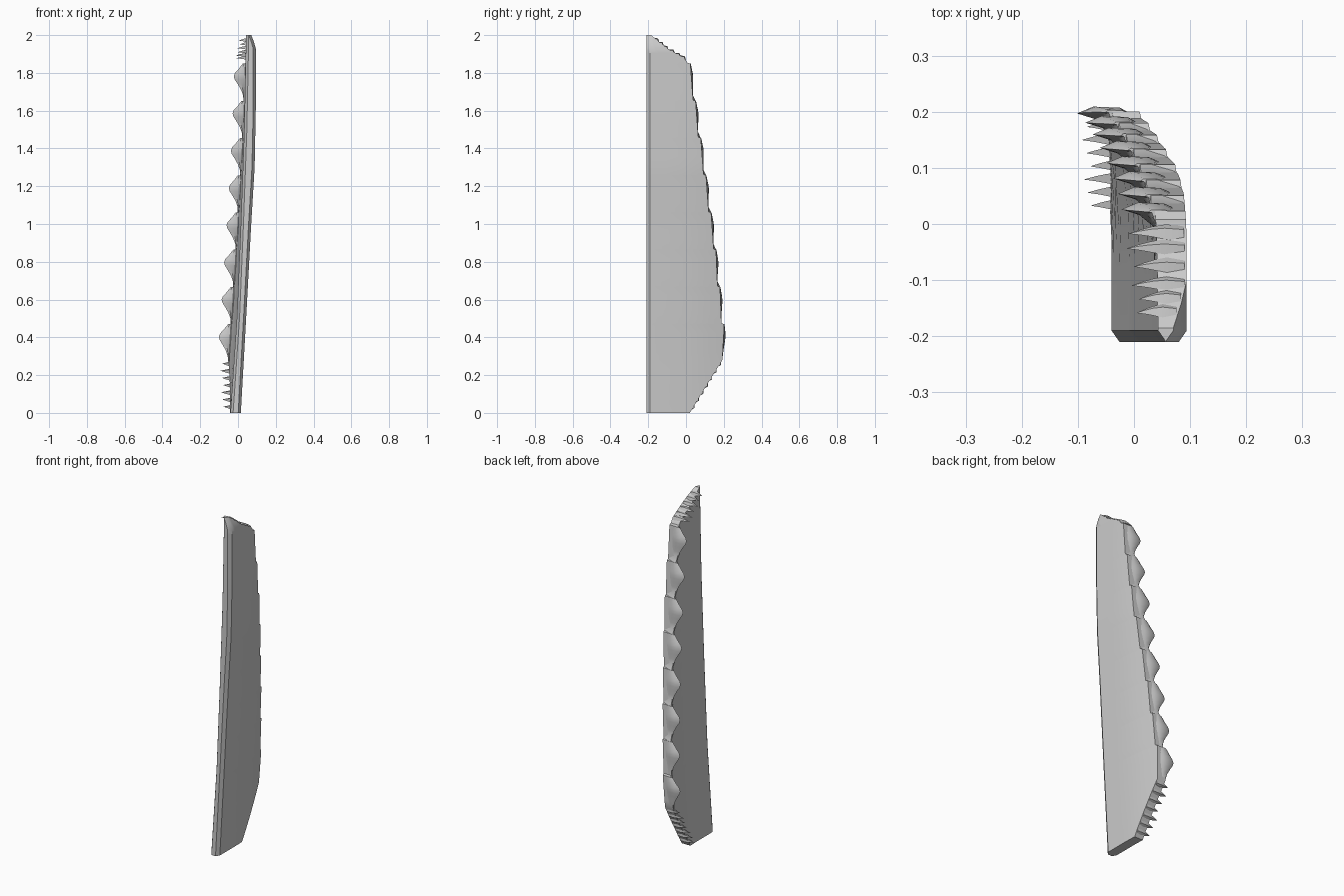
import bpy, bmesh
from mathutils import Vector

cube = bpy.data.objects.get("Cube")
if cube:
    bpy.data.objects.remove(cube)

grey = bpy.data.materials.new("plain_grey")
grey.use_nodes = True
colour = (0.6, 0.6, 0.6, 1)
grey.diffuse_color = colour
grey.node_tree.nodes["Principled BSDF"].inputs["Base Color"].default_value = colour


def interp(table, v):
    for (a, p), (b, q) in zip(table, table[1:]):
        if v <= b:
            return p + (q - p) * max(0, v - a) / (b - a)
    return table[-1][1]


# Profiles of the blade over height
OUTER = [(0, .015), (.5, .043), (1, .07), (1.3, .088), (1.6, .094), (1.94, .094), (2, .07)]
INNER = [(0, -.04), (.5, -.006), (1, .015), (1.5, .033), (2, .043)]
BACK = [(0, .02), (.05, .05), (.28, .192), (.45, .19), (.9, .142),
        (1.28, .09), (1.85, .01), (1.88, -.01), (1.93, -.1), (2, -.185)]
TOOTH_TOPS = [.47 + .197 * i for i in range(8)]
TOOTH_H = .197
FRONT = -.21


def back(z):
    """Back edge, stepped outwards just below each large tooth top."""
    for top in TOOTH_TOPS:
        if top - TOOTH_H < z <= top:
            t = (z - top + TOOTH_H) / TOOTH_H
            return interp(BACK, z) + .013 * t
    return interp(BACK, z)


def bend(y):
    return .5 * max(0, y + .05) ** 2


def outer(y, z):
    return interp(OUTER, z) - bend(y)


def inner(y, z):
    return interp(INNER, z) - bend(y)


def loft(name, rings):
    bm = bmesh.new()
    rows = [[bm.verts.new(p) for p in ring] for ring in rings]
    n = len(rows[0])
    for a, b in zip(rows, rows[1:]):
        for i in range(n):
            j = (i + 1) % n
            bm.faces.new((a[i], a[j], b[j], b[i]))
    bm.faces.new(rows[0])
    bm.faces.new(rows[-1])
    bmesh.ops.remove_doubles(bm, verts=bm.verts, dist=.00005)
    bmesh.ops.recalc_face_normals(bm, faces=bm.faces)
    mesh = bpy.data.meshes.new(name)
    bm.to_mesh(mesh)
    bm.free()
    obj = bpy.data.objects.new(name, mesh)
    bpy.context.collection.objects.link(obj)
    mesh.materials.append(grey)
    bpy.ops.object.select_all(action='DESELECT')
    obj.select_set(True)
    bpy.context.view_layer.objects.active = obj
    bpy.ops.object.shade_smooth_by_angle(angle=.6)
    return obj


# Curved blade with a bevelled front edge
def blade_section(z):
    y1 = back(z)
    ys = [FRONT + .02 + (y1 - FRONT - .02) * f for f in (0, .3, .55, .8, 1)]
    ring = [(inner(FRONT, z) + .014, FRONT, z)]
    ring += [(inner(y, z), y, z) for y in ys]
    ring += [(outer(y, z), y, z) for y in reversed(ys)]
    ring.append((outer(FRONT, z) - .014, FRONT, z))
    return ring


levels = {0, .05, .12, .2, .28, 1.86, 1.88, 1.905, 1.93, 1.965, 2}
for top in TOOTH_TOPS:
    levels |= {top - TOOTH_H * f for f in (0, .25, .5, .75)} | {top + .004}
loft("blade", [blade_section(z) for z in sorted(levels)])

# Large hooked teeth curling inwards from the back edge
HOOK = [(0, .002), (.15, .006), (.3, .018), (.45, .036), (.57, .052), (.66, .058),
        (.75, .052), (.85, .034), (.95, .02), (1, .012)]


def tooth_section(z, depth):
    y = back(z)
    x0, x1 = inner(y, z), outer(y, z)
    k = depth / .058
    return [(x1 - .002, y - .01, z), (x0 + .018, y + .008 * k, z),
            (x0 - depth * .5, y + .01 * k, z), (x0 - depth, y - .002, z),
            (x0 - depth * .45, y - .012 * k, z), (x0 + .002, y - .02 - .015 * k, z)]


for i, top in enumerate(TOOTH_TOPS):
    rings = [tooth_section(top - TOOTH_H * (1 - t), d) for t, d in HOOK]
    loft(f"large_tooth_{i + 1}", rings)


# Small curved spikes on the slanted ends
def spike(name, z, length, half, rise):
    y = interp(BACK, z)
    slope = Vector((0, interp(BACK, z + .01) - interp(BACK, z - .01), .02)).normalized()
    normal = Vector((0, slope.z, -slope.y))
    x0, x1 = inner(y, z), outer(y, z)
    rings = []
    for t, w in ((0, 1), (.35, .9), (.6, .6), (.8, .32), (1, .03)):
        c = Vector((x1 - .004 + (x0 - length - x1) * t, y, z))
        c += normal * (rise * 4 * t * (1 - t) - .006)
        along, out = slope * half * w, normal * .012 * w
        rings.append([c - along, c + out, c + along, c - out * 1.6])
    loft(name, rings)


for i in range(7):
    z = .03 + .038 * i
    spike(f"lower_spike_{i + 1}", z, .03 + .006 * (i % 3), .02, .004)
for i, z in enumerate((1.882, 1.897, 1.915, 1.935, 1.955, 1.975)):
    spike(f"upper_spike_{i + 1}", z, .045 - .004 * i + .008 * (i % 2), .018, .006)
